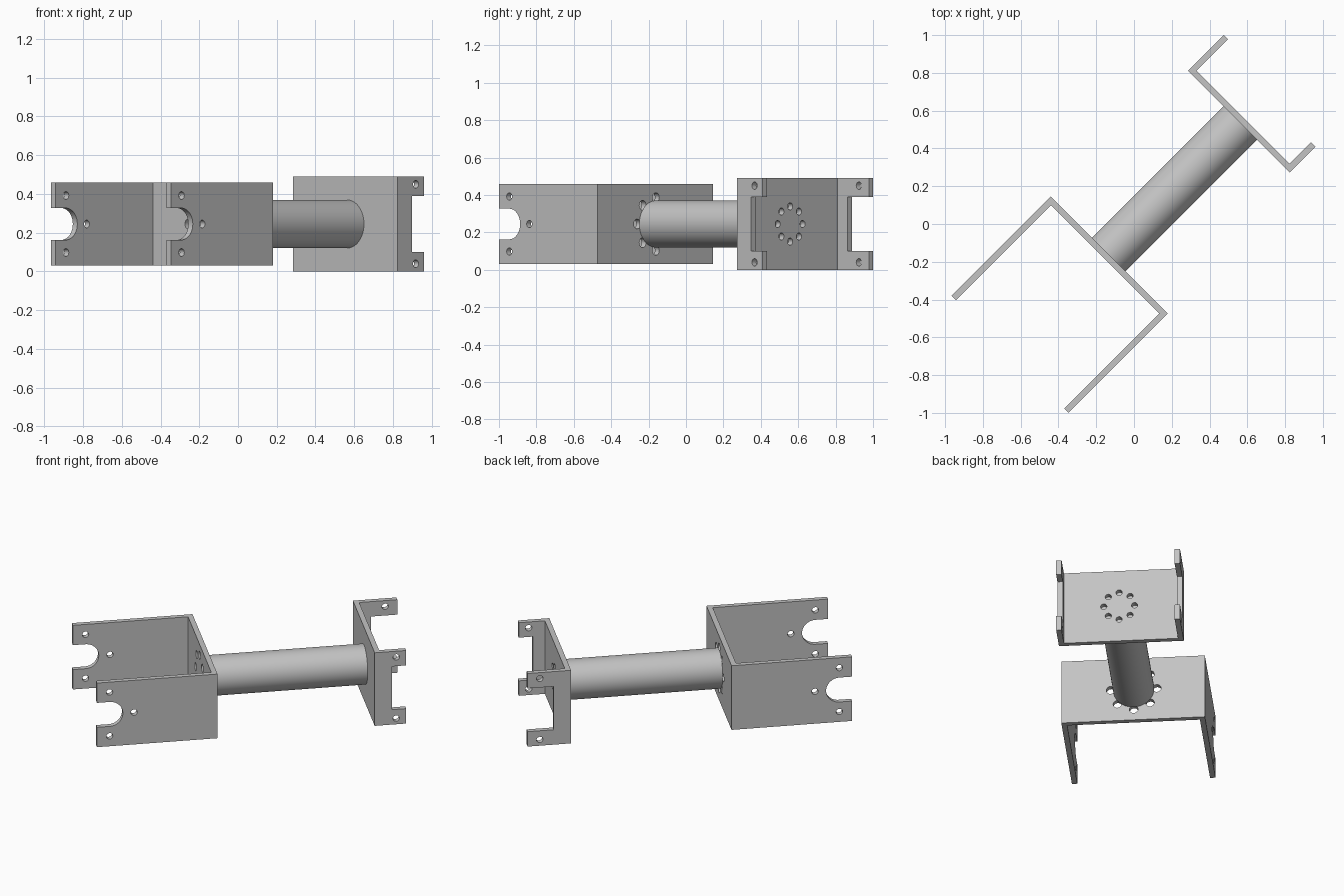
import bpy, bmesh, math
from mathutils import Matrix

if "Cube" in bpy.data.objects:
    bpy.data.objects.remove(bpy.data.objects["Cube"])

ZC = 0.245      # height of the arm's centre line
VC = -0.02      # sideways offset of the tube
T = 0.033       # sheet thickness

grey = bpy.data.materials.new("plain grey")
grey.diffuse_color = (0.55, 0.55, 0.55, 1)
grey.use_nodes = True
grey.node_tree.nodes["Principled BSDF"].inputs["Base Color"].default_value = grey.diffuse_color


def circle(a, b, r, n, start=0.0, sweep=2 * math.pi, closed=True):
    steps = n if closed else n - 1
    return [(a + r * math.cos(start + sweep * i / steps),
             b + r * math.sin(start + sweep * i / steps)) for i in range(n)]


def prism(name, pts, lo, hi, axis):
    """Extrude a 2D profile along local axis u, v or z."""
    place = {'u': lambda a, b, t: (t, a, b),
             'v': lambda a, b, t: (a, t, b),
             'z': lambda a, b, t: (a, b, t)}[axis]
    bm = bmesh.new()
    low = [bm.verts.new(place(a, b, lo)) for a, b in pts]
    high = [bm.verts.new(place(a, b, hi)) for a, b in pts]
    bm.faces.new(low)
    bm.faces.new(high)
    n = len(pts)
    for i in range(n):
        j = (i + 1) % n
        bm.faces.new((low[i], low[j], high[j], high[i]))
    bmesh.ops.recalc_face_normals(bm, faces=bm.faces)
    me = bpy.data.meshes.new(name)
    bm.to_mesh(me)
    bm.free()
    me.materials.append(grey)
    ob = bpy.data.objects.new(name, me)
    bpy.context.collection.objects.link(ob)
    return ob


def activate(ob):
    bpy.ops.object.select_all(action='DESELECT')
    ob.select_set(True)
    bpy.context.view_layer.objects.active = ob


def cut(ob, *prism_args):
    cutter = prism("cutter", *prism_args)
    cutter.hide_render = True
    mod = ob.modifiers.new("cut", 'BOOLEAN')
    mod.operation = 'DIFFERENCE'
    mod.solver = 'EXACT'
    mod.object = cutter
    activate(ob)
    bpy.ops.object.modifier_apply(modifier=mod.name)
    bpy.data.objects.remove(cutter)


def bolt_ring(ob, u0, ring, r):
    for a, b in circle(VC, ZC, ring, 8):
        cut(ob, circle(a, b, r, 20), u0 - 0.05, u0 + T + 0.05, 'u')


# Large bracket: U-shaped sheet opening backwards along the arm
u_end, u_back, v0, v1 = -0.952, -0.208, -0.462, 0.414
large = prism("large_bracket", [
    (u_end, v0), (u_back, v0), (u_back, v1), (u_end, v1),
    (u_end, v1 - T), (u_back - T, v1 - T), (u_back - T, v0 + T), (u_end, v0 + T)],
    0.03, 0.46, 'z')
# Rounded slots and pin holes through both of its arms
su, sr = -0.874, 0.082
slot = circle(su, ZC, sr, 25, -math.pi / 2, math.pi, False)
slot += [(u_end - 0.1, ZC + sr), (u_end - 0.1, ZC - sr)]
cut(large, slot, v0 - 0.1, v1 + 0.1, 'v')
for hu, hz in ((su, ZC + 0.147), (su, ZC - 0.147), (-0.723, ZC)):
    cut(large, circle(hu, hz, 0.02, 20), v0 - 0.1, v1 + 0.1, 'v')
bolt_ring(large, u_back - T, 0.141, 0.026)

# Small bracket: U-shaped sheet with one arm shorter than the other
u_front, u_short, u_long, w0, w1 = 0.775, 0.969, 1.043, -0.39, 0.372
small = prism("small_bracket", [
    (u_front, w0), (u_short, w0), (u_short, w0 + T), (u_front + T, w0 + T),
    (u_front + T, w1 - T), (u_long, w1 - T), (u_long, w1), (u_front, w1)],
    0.0, 0.49, 'z')
# Square notch and tab holes
cut(small, [(0.882, 0.1), (1.2, 0.1), (1.2, 0.39), (0.882, 0.39)],
    w0 - 0.1, w1 + 0.1, 'v')
for hu, v in ((0.908, w0), (0.968, w1)):
    for hz in (0.04, 0.45):
        cut(small, circle(hu, hz, 0.02, 20), v - 0.1, v + 0.1, 'v')
bolt_ring(small, u_front, 0.094, 0.019)

# Round tube joining the brackets
tube = prism("connecting_tube", circle(VC, ZC, 0.125, 64), u_back, u_front, 'u')

# Turn the whole arm diagonally and smooth the round surfaces
for ob in (large, small, tube):
    ob.data.transform(Matrix.Rotation(math.radians(45), 4, 'Z'))
    activate(ob)
    bpy.ops.object.shade_smooth_by_angle(angle=math.radians(30))
